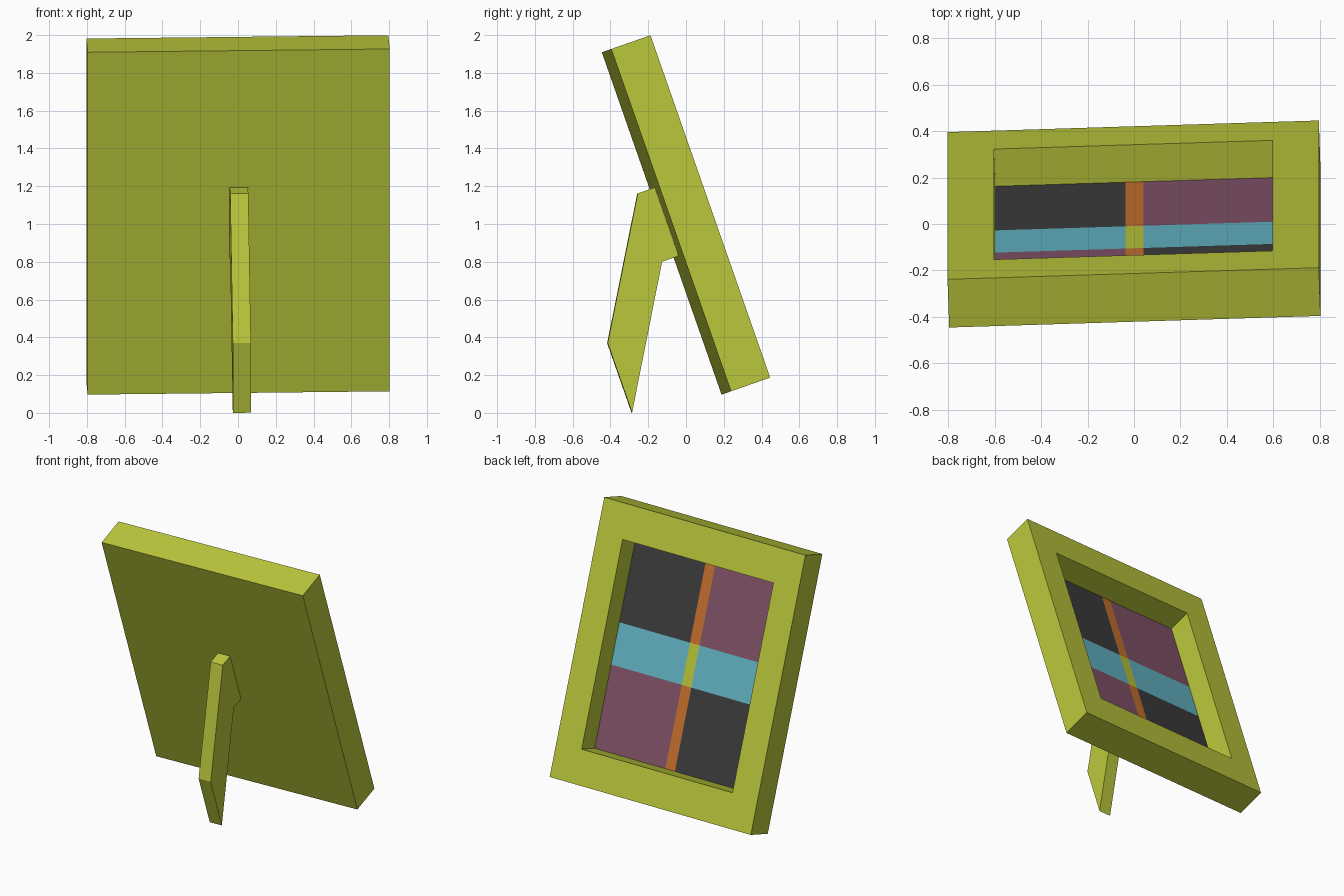
import bpy, bmesh
from math import radians
from mathutils import Matrix

if "Cube" in bpy.data.objects:
    bpy.data.objects.remove(bpy.data.objects["Cube"])

W, T, L = 1.6, 0.22, 1.92          # frame width, thickness, height
RECESS, OPEN = 0.17, 0.75          # opening depth and share of the frame size
# everything leans back and is turned slightly about its own upright axis
POSE = (Matrix.Translation((0, 0, 1.048)) @ Matrix.Rotation(radians(19.28), 4, 'X')
        @ Matrix.Rotation(radians(1.9), 4, 'Z'))


def material(name, hex_color):
    def linear(c):
        return c / 12.92 if c < 0.04045 else ((c + 0.055) / 1.055) ** 2.4
    m = bpy.data.materials.new(name)
    m.diffuse_color = [linear(int(hex_color[i:i + 2], 16) / 255) for i in (0, 2, 4)] + [1]
    m.use_nodes = True
    m.node_tree.nodes["Principled BSDF"].inputs["Base Color"].default_value = m.diffuse_color
    return m


def finish(bm, name, mats):
    me = bpy.data.meshes.new(name)
    bm.to_mesh(me)
    bm.free()
    ob = bpy.data.objects.new(name, me)
    for m in mats:
        me.materials.append(m)
    ob.matrix_world = POSE
    bpy.context.collection.objects.link(ob)
    return ob


olive = material("olive", "BBC73B")
dark = material("charcoal", "3D3D3D")
purple = material("plum", "815269")
cyan = material("sky", "64B5C6")
orange = material("orange", "C8712F")

# frame: box with a recessed opening in its picture side
bm = bmesh.new()
bmesh.ops.create_cube(bm, size=1, matrix=Matrix.Diagonal((W, T, L, 1)))
face = max(bm.faces, key=lambda f: f.calc_center_median().y)
bmesh.ops.inset_individual(bm, faces=[face], thickness=0.1)
for v in face.verts:
    v.co.x = W / 2 * OPEN * (1 if v.co.x > 0 else -1)
    v.co.z = L / 2 * OPEN * (1 if v.co.z > 0 else -1)
floor = bmesh.ops.extrude_discrete_faces(bm, faces=[face])["faces"][0]
bmesh.ops.translate(bm, verts=floor.verts, vec=(0, -RECESS, 0))
bmesh.ops.delete(bm, geom=[floor], context='FACES_ONLY')
finish(bm, "frame", [olive])

# picture: 3 x 3 colour patches closing the bottom of the recess
mats = [olive, dark, purple, cyan, orange]
xs = (-W / 2 * OPEN, -0.038, 0.038, W / 2 * OPEN)
zs = (-L / 2 * OPEN, -0.145, 0.145, L / 2 * OPEN)
pattern = ((1, 4, 2), (3, 0, 3), (2, 4, 1))   # rows from bottom to top
bm = bmesh.new()
y = T / 2 - RECESS
grid = [[bm.verts.new((x, y, z)) for x in xs] for z in zs]
for r in range(3):
    for c in range(3):
        f = bm.faces.new((grid[r][c], grid[r + 1][c], grid[r + 1][c + 1], grid[r][c + 1]))
        f.material_index = pattern[r][c]
finish(bm, "picture", mats)

# stand: flat profile leg attached to the back
profile = [(-0.11, 0.192), (-0.205, 0.192), (-0.617, -0.503),
           (-0.617, -0.894), (-0.203, -0.192), (-0.11, -0.192)]
bm = bmesh.new()
side = bm.faces.new([bm.verts.new((-0.048, y, z)) for y, z in profile])
ext = bmesh.ops.extrude_face_region(bm, geom=[side])["geom"]
bmesh.ops.translate(bm, vec=(0.096, 0, 0),
                    verts=[g for g in ext if isinstance(g, bmesh.types.BMVert)])
bmesh.ops.recalc_face_normals(bm, faces=bm.faces)
finish(bm, "back_stand", [olive])
